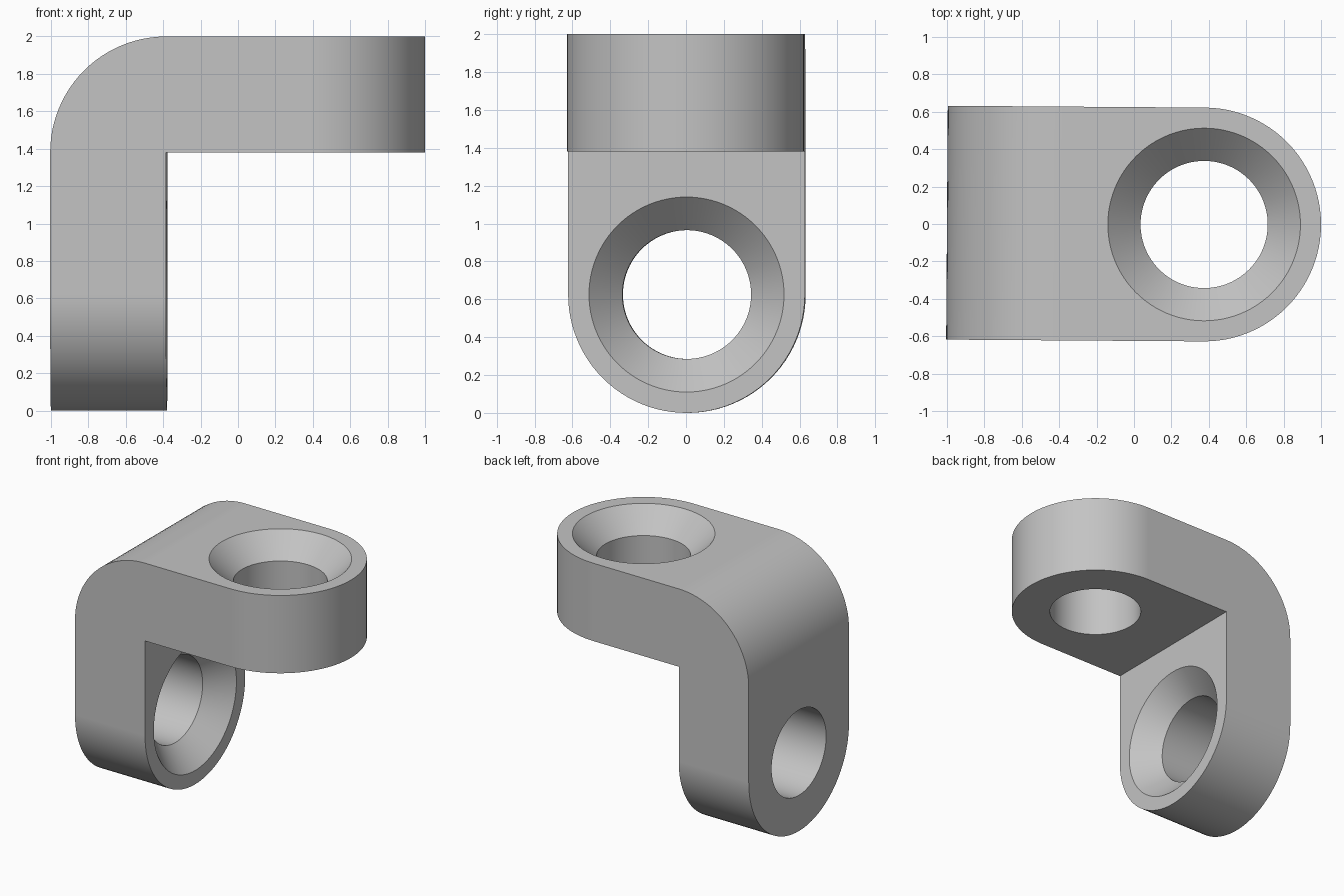
import bpy, bmesh, math
from mathutils import Matrix, Vector

cube = bpy.data.objects.get("Cube")
if cube:
    bpy.data.objects.remove(cube, do_unlink=True)

T = 0.62      # arm thickness and outer corner radius
R = 0.625     # half width and end radius
SEG = 48      # segments per half circle
BORE, SINK = 0.34, 0.515


def make_object(name, bm):
    bmesh.ops.recalc_face_normals(bm, faces=bm.faces)
    mesh = bpy.data.meshes.new(name)
    bm.to_mesh(mesh)
    bm.free()
    obj = bpy.data.objects.new(name, mesh)
    bpy.context.collection.objects.link(obj)
    return obj


def prism(name, points, direction):
    """Closed outline of 3D points, extruded along a direction."""
    bm = bmesh.new()
    face = bm.faces.new([bm.verts.new(p) for p in points])
    ext = bmesh.ops.extrude_face_region(bm, geom=[face])
    verts = [v for v in ext["geom"] if isinstance(v, bmesh.types.BMVert)]
    bmesh.ops.translate(bm, verts=verts, vec=direction)
    return make_object(name, bm)


def arc(cx, cy, r, start, end, n):
    angles = [math.radians(start + (end - start) * i / n) for i in range(n + 1)]
    return [(cx + r * math.cos(a), cy + r * math.sin(a)) for a in angles]


def countersink(name, matrix):
    """Bore with a conical mouth opening at local z = 0."""
    bm = bmesh.new()
    rings = []
    for r, z in ((BORE, -1), (BORE, BORE - SINK), (SINK, 0), (SINK, 0.2)):
        rings.append([bm.verts.new((x, y, z))
                      for x, y in arc(0, 0, r, 0, 360, 2 * SEG)[:-1]])
    for low, high in zip(rings, rings[1:]):
        for i in range(2 * SEG):
            bm.faces.new((low[i - 1], low[i], high[i], high[i - 1]))
    bm.faces.new(rings[0])
    bm.faces.new(rings[-1])
    bm.transform(matrix)
    return make_object(name, bm)


# L-shaped body with a rounded outer corner
outline = [(-1, 0), (T - 1, 0), (T - 1, 2 - T), (1, 2 - T), (1, 2)]
outline += arc(T - 1, 2 - T, T, 90, 180, SEG // 2)
bracket = prism("corner_bracket", [(x, -1, z) for x, z in outline], (0, 2, 0))

# Outlines that round the free end of each arm
top_outline = [(-1.5, -R)] + arc(1 - R, 0, R, -90, 90, SEG) + [(-1.5, R)]
top_form = prism("top_arm_form", [(x, y, -1) for x, y in top_outline], (0, 0, 4))
side_outline = [(-1, 3), (-1, R)] + arc(0, R, R, 180, 360, SEG) + [(1, R), (1, 3)]
side_form = prism("lower_arm_form", [(-2, y, z) for y, z in side_outline], (4, 0, 0))

# Countersunk hole in each arm
top_hole = countersink("top_hole", Matrix.Translation((1 - R, 0, 2)))
side_hole = countersink("side_hole", Matrix.Translation((T - 1, 0, R))
                        @ Matrix.Rotation(math.pi / 2, 4, "Y"))

bpy.ops.object.select_all(action="DESELECT")
bpy.context.view_layer.objects.active = bracket
bracket.select_set(True)
for tool, op in ((top_form, "INTERSECT"), (side_form, "INTERSECT"),
                 (top_hole, "DIFFERENCE"), (side_hole, "DIFFERENCE")):
    tool.hide_render = True
    mod = bracket.modifiers.new(tool.name, "BOOLEAN")
    mod.operation, mod.object, mod.solver = op, tool, "EXACT"
    bpy.ops.object.modifier_apply(modifier=mod.name)
    bpy.data.objects.remove(tool, do_unlink=True)

# The part sits very slightly turned about the vertical
bracket.data.transform(Matrix.Rotation(math.radians(-0.4), 4, "Z"))

# Plain grey finish
grey = bpy.data.materials.new("plain_grey")
grey.use_nodes = True
colour = (0.55, 0.55, 0.55, 1)
grey.diffuse_color = colour
grey.node_tree.nodes["Principled BSDF"].inputs["Base Color"].default_value = colour
bracket.data.materials.clear()
bracket.data.materials.append(grey)
for poly in bracket.data.polygons:
    poly.material_index = 0

bpy.ops.object.shade_smooth_by_angle(angle=math.radians(30))
weighted = bracket.modifiers.new("weighted_normals", "WEIGHTED_NORMAL")
weighted.keep_sharp = True
